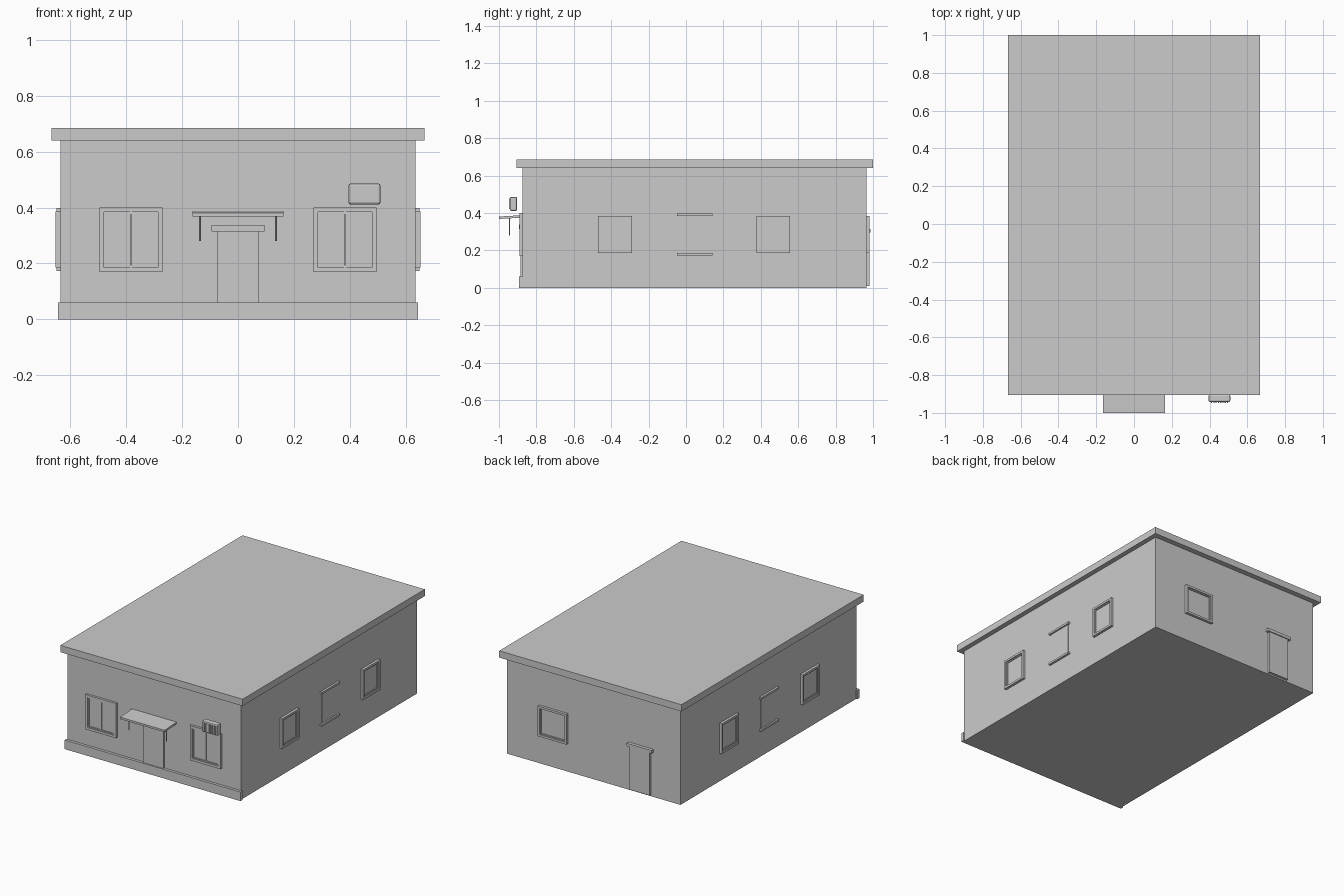
import bpy, bmesh
from math import pi
from mathutils import Matrix, Vector

if "Cube" in bpy.data.objects:
    bpy.data.objects.remove(bpy.data.objects["Cube"])


def build(name, boxes, matrix=Matrix(), bevel=0.0, segments=2):
    """One object from (x0, x1, y0, y1, z0, z1) boxes."""
    bm = bmesh.new()
    for x0, x1, y0, y1, z0, z1 in boxes:
        m = Matrix.Translation(((x0 + x1) / 2, (y0 + y1) / 2, (z0 + z1) / 2)) \
            @ Matrix.Diagonal((x1 - x0, y1 - y0, z1 - z0, 1))
        bmesh.ops.create_cube(bm, size=1, matrix=matrix @ m)
    me = bpy.data.meshes.new(name)
    bm.to_mesh(me)
    bm.free()
    ob = bpy.data.objects.new(name, me)
    bpy.context.collection.objects.link(ob)
    if bevel:
        mod = ob.modifiers.new("bevel", 'BEVEL')
        mod.width, mod.segments = bevel, segments
    return ob


def frame_boxes(w, h, t, y0, y1):
    """Rectangular ring centred on the origin, in the xz plane."""
    return [(-w, w, y0, y1, h - t, h), (-w, w, y0, y1, -h, -h + t),
            (-w, -w + t, y0, y1, -h + t, h - t), (w - t, w, y0, y1, -h + t, h - t)]


def window(name, place, w, h, t, depth, double=False):
    """Window facing local -y, with the wall plane at y = 0."""
    build(name + "_frame", frame_boxes(w, h, t, -depth, 0.002), place)
    sash = frame_boxes(w - t, h - t, 0.007, -depth * 0.6, 0.002)
    if double:
        sash.append((-0.003, 0.003, -depth * 0.7, 0.002, -h + t, h - t))
    build(name + "_sash", sash, place)
    build(name + "_glass", [(-w + t, w - t, -depth * 0.3, 0.002, -h + t, h - t)], place)


def wall_place(x, y, z, angle):
    return Matrix.Translation((x, y, z)) @ Matrix.Rotation(angle, 4, 'Z')


WX, WF, WB = 0.635, -0.875, 0.965

# Main body
build("walls", [(-WX, WX, WF, WB, 0, 0.64)])
build("roof_slab", [(-0.667, 0.667, -0.905, 1.0, 0.64, 0.685)])
build("front_plinth", [(-0.643, 0.643, -0.893, -0.872, 0, 0.06)])

# Front windows
for side, x in (("left", -0.383), ("right", 0.383)):
    window("front_window_" + side, wall_place(x, WF, 0.285, 0),
           0.113, 0.115, 0.016, 0.015, True)

# Side windows and blanked middle openings
for side, s in (("left", -1), ("right", 1)):
    for label, y in (("fore", -0.38), ("aft", 0.467)):
        window(f"{side}_window_{label}", wall_place(s * WX, y, 0.285, s * pi / 2),
               0.09, 0.1, 0.014, 0.017)
    place = wall_place(s * WX, 0.047, 0.285, s * pi / 2)
    build(f"{side}_blind_panel", [(-0.08, 0.08, -0.004, 0.002, -0.1, 0.1)], place)
    build(f"{side}_blind_sills", [(-0.094, 0.094, -0.014, 0.002, 0.1, 0.113),
                                  (-0.094, 0.094, -0.014, 0.002, -0.113, -0.1)], place)

# Back window and back door
window("back_window", wall_place(0.293, WB, 0.285, pi), 0.105, 0.1, 0.014, 0.017)
build("back_door", [(-0.42, -0.272, WB - 0.002, 0.98, 0.01, 0.295)])
build("back_door_lintel", [(-0.438, -0.254, WB - 0.002, 0.986, 0.295, 0.315)])

# Front door with lintel
build("front_door", [(-0.075, 0.075, -0.885, WF + 0.002, 0.02, 0.315)])
build("front_door_lintel", [(-0.095, 0.095, -0.892, WF + 0.002, 0.315, 0.338)])

# Sloping canopy
canopy = build("canopy", [(-0.163, 0.163, -1.0, WF + 0.002, 0.368, 0.381)])
for v in canopy.data.vertices:
    if v.co.y > -0.95:
        v.co.z += 0.007

# Canopy rods
for side, s in (("left", -1), ("right", 1)):
    bm = bmesh.new()
    bmesh.ops.create_cone(bm, cap_ends=True, segments=8, radius1=0.003, radius2=0.003,
                          depth=0.1, matrix=Matrix.Translation((s * 0.136, -0.943, 0.33)))
    me = bpy.data.meshes.new("canopy_rod_" + side)
    bm.to_mesh(me)
    bm.free()
    bpy.context.collection.objects.link(bpy.data.objects.new("canopy_rod_" + side, me))

# Air conditioning unit with front fins
build("air_unit", [(0.395, 0.51, -0.942, -0.903, 0.411, 0.486)], bevel=0.008)
build("air_unit_fins", [(x, x + 0.006, -0.947, -0.94, 0.42, 0.477)
                        for x in [0.408 + 0.012 * i for i in range(8)]])
